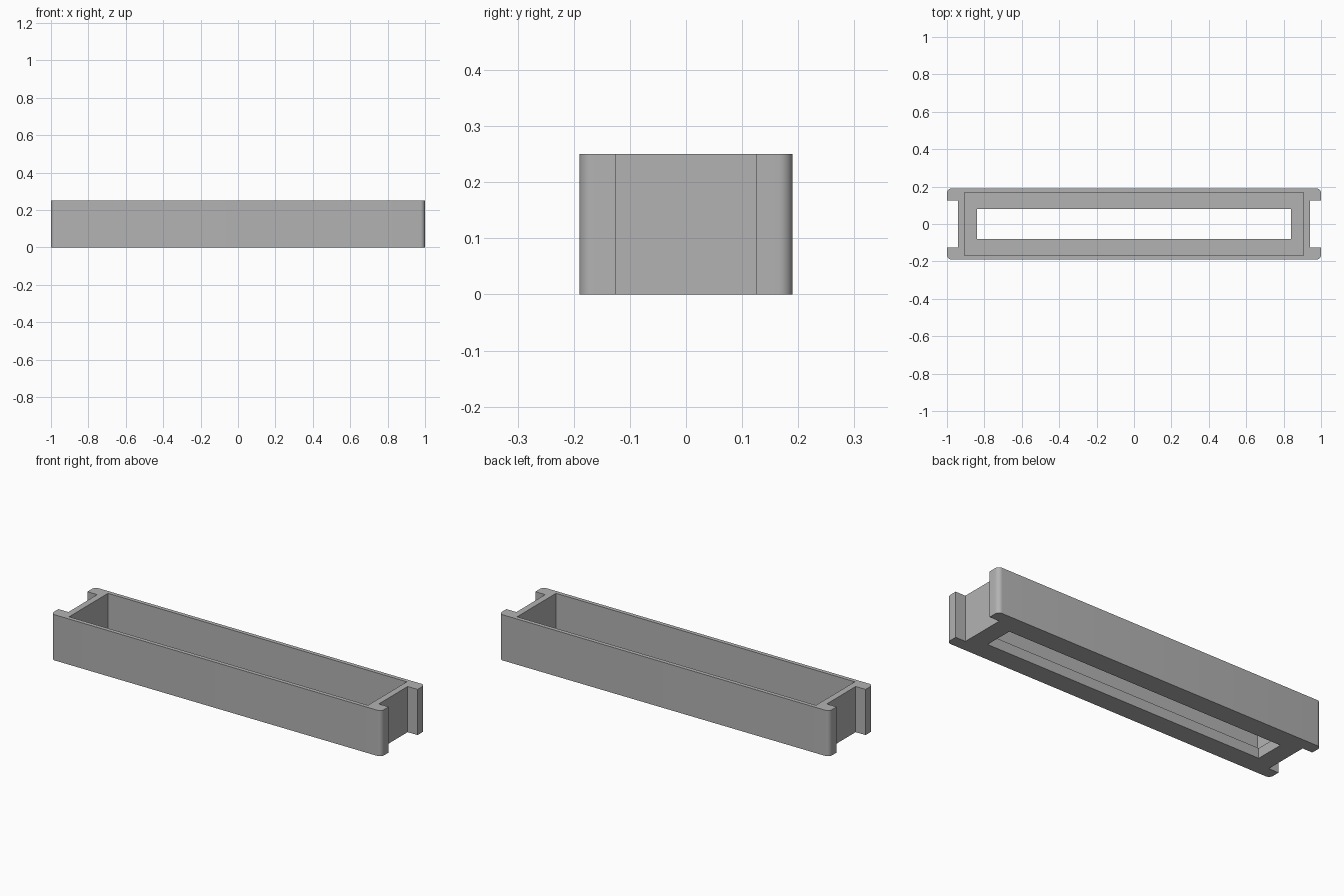
import bpy, bmesh, math

cube = bpy.data.objects.get("Cube")
if cube:
    bpy.data.objects.remove(cube, do_unlink=True)

HEIGHT, FLOOR = 0.25, 0.055
LENGTH, WIDTH, RADIUS = 1.0, 0.19, 0.025   # half sizes and corner radius
NOTCH_X, NOTCH_Y = 0.94, 0.125

grey = bpy.data.materials.new("plain grey")
grey.use_nodes = True
colour = (0.45, 0.45, 0.45, 1)
grey.diffuse_color = colour
grey.node_tree.nodes["Principled BSDF"].inputs["Base Color"].default_value = colour


def prism(name, outline, bottom, top):
    """Extrude a counter-clockwise outline from bottom to top."""
    bm = bmesh.new()
    face = bm.faces.new([bm.verts.new((x, y, bottom)) for x, y in outline])
    up = bmesh.ops.extrude_face_region(bm, geom=[face])["geom"]
    verts = [v for v in up if isinstance(v, bmesh.types.BMVert)]
    bmesh.ops.translate(bm, verts=verts, vec=(0, 0, top - bottom))
    bmesh.ops.recalc_face_normals(bm, faces=bm.faces)
    mesh = bpy.data.meshes.new(name)
    bm.to_mesh(mesh)
    bm.free()
    mesh.materials.append(grey)
    obj = bpy.data.objects.new(name, mesh)
    bpy.context.collection.objects.link(obj)
    return obj


def rectangle(x, y):
    return [(-x, -y), (x, -y), (x, y), (-x, y)]


def cut(target, cutter):
    cutter.hide_render = True
    mod = target.modifiers.new(cutter.name, 'BOOLEAN')
    mod.object = cutter
    mod.solver = 'EXACT'
    bpy.context.view_layer.objects.active = target
    bpy.ops.object.modifier_apply(modifier=mod.name)
    bpy.data.objects.remove(cutter, do_unlink=True)


# Quarter outline: rounded outer corner, then the notch between the end lugs
quarter = [(NOTCH_X, NOTCH_Y), (LENGTH, NOTCH_Y)]
for i in range(9):
    a = math.pi / 2 * i / 8
    quarter.append((LENGTH - RADIUS + RADIUS * math.cos(a),
                    WIDTH - RADIUS + RADIUS * math.sin(a)))
half = quarter + [(-x, y) for x, y in reversed(quarter)]
outline = half + [(-x, -y) for x, y in half]

# Tray body, open cavity and window through the floor
tray = prism("tray_body", outline, 0, HEIGHT)
cut(tray, prism("cavity_cutter", rectangle(0.905, 0.168), FLOOR, HEIGHT + 0.1))
cut(tray, prism("floor_window_cutter", rectangle(0.84, 0.08), -0.1, FLOOR + 0.1))

# Smooth corners, crisp edges
bpy.ops.object.select_all(action='DESELECT')
tray.select_set(True)
bpy.context.view_layer.objects.active = tray
bpy.ops.object.shade_smooth_by_angle(angle=math.radians(30))
